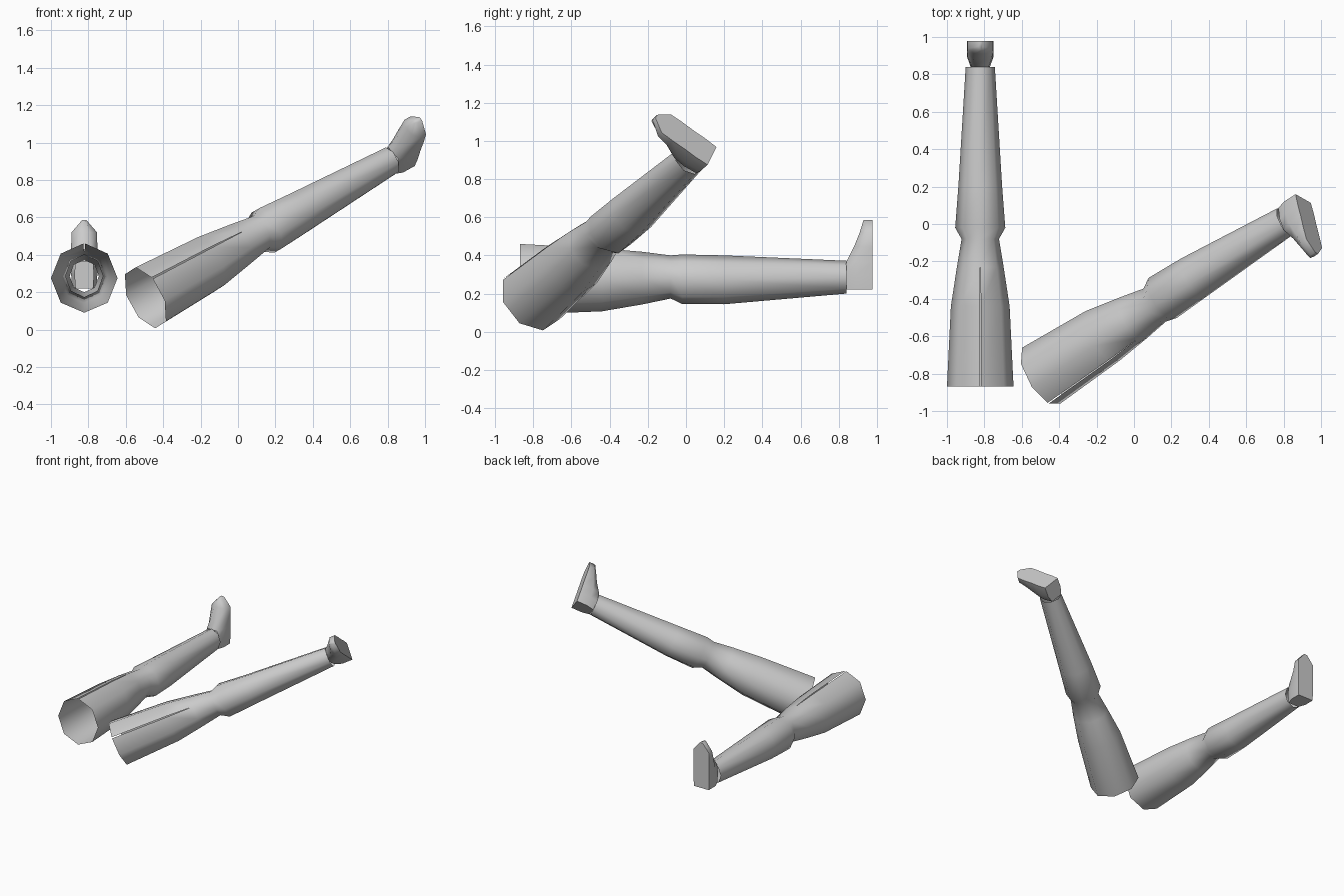
import bpy, bmesh, math
from mathutils import Matrix, Vector

if "Cube" in bpy.data.objects:
    bpy.data.objects.remove(bpy.data.objects["Cube"])

grey = bpy.data.materials.new("light grey")
grey.diffuse_color = (0.6, 0.6, 0.6, 1)
grey.use_nodes = True
grey.node_tree.nodes["Principled BSDF"].inputs["Base Color"].default_value = grey.diffuse_color

# Local frame: x across, y along the leg from the hip, z towards the toes
# distance along leg, centre height, half width, half height, seam gap
LEG = [(0.0, 0.0, 0.178, 0.185, 0.005),
       (0.43, -0.003, 0.157, 0.165, 0.004),
       (0.64, 0.006, 0.125, 0.138, 0.0),
       (0.79, 0.012, 0.100, 0.113, 0.0),
       (0.85, 0.0, 0.134, 0.130, 0.0),
       (1.07, -0.003, 0.117, 0.128, 0.0),
       (1.71, 0.011, 0.078, 0.086, 0.0)]

# height, instep y, half width, half width of the instep ridge
FOOT = [(-0.055, 1.71, 0.066, 0.045),
        (0.02, 1.705, 0.070, 0.050),
        (0.09, 1.71, 0.068, 0.045),
        (0.17, 1.75, 0.070, 0.035),
        (0.245, 1.78, 0.068, 0.030),
        (0.31, 1.80, 0.012, 0.006)]
SOLE = 1.848


def finish(bm, name, matrix, angle):
    bmesh.ops.remove_doubles(bm, verts=bm.verts, dist=0.0005)
    bmesh.ops.recalc_face_normals(bm, faces=bm.faces)
    mesh = bpy.data.meshes.new(name)
    bm.to_mesh(mesh)
    bm.free()
    mesh.materials.append(grey)
    obj = bpy.data.objects.new(name, mesh)
    obj.matrix_world = matrix
    bpy.context.collection.objects.link(obj)
    bpy.ops.object.select_all(action='DESELECT')
    obj.select_set(True)
    bpy.context.view_layer.objects.active = obj
    bpy.ops.object.shade_smooth_by_angle(angle=math.radians(angle))


def make_leg(name, matrix):
    # Open eight-sided tube with a slit along the top of the thigh
    bm = bmesh.new()
    rings = []
    for y, cz, rx, rz, gap in LEG:
        ring = []
        for i in range(9):
            a = i * math.tau / 8
            x = rx * math.sin(a) + (gap if i == 0 else -gap if i == 8 else 0)
            ring.append(bm.verts.new((x, y, cz + rz * math.cos(a))))
        rings.append(ring)
    for r, s in zip(rings, rings[1:]):
        for i in range(8):
            bm.faces.new((r[i], r[i + 1], s[i + 1], s[i]))
    finish(bm, name, matrix, 80)


def make_foot(name, matrix):
    # Stacked sections from heel to toe, flat sole, open at the ankle
    bm = bmesh.new()
    rings = []
    for z, y0, w, ridge in FOOT:
        ym = y0 + (SOLE - y0) * 0.4
        pts = [(-w, SOLE), (-w, ym), (-ridge, y0), (ridge, y0), (w, ym), (w, SOLE)]
        rings.append([bm.verts.new((x, y, z)) for x, y in pts])
    for k, (r, s) in enumerate(zip(rings, rings[1:])):
        for i in range(6):
            if k < 2 and i == 2:
                continue
            j = (i + 1) % 6
            bm.faces.new((r[i], r[j], s[j], s[i]))
    bm.faces.new(rings[0])
    bm.faces.new(rings[-1])
    finish(bm, name, matrix, 70)


def frame(origin, along, toe):
    y = Vector(along).normalized()
    z = Vector(toe)
    z = (z - y * z.dot(y)).normalized()
    m = Matrix((y.cross(z), y, z)).transposed().to_4x4()
    m.translation = origin
    return m


# Straight leg and raised leg
poses = {"straight": frame((-0.822, -0.87, 0.275), (0, 1, 0), (0, 0, 1)),
         "raised": frame((-0.495, -0.81, 0.17), (0.766, 0.49, 0.425), (0.2, -0.8, 0.57))}
for pose, matrix in poses.items():
    make_leg(pose + "_leg", matrix)
    make_foot(pose + "_foot", matrix)
